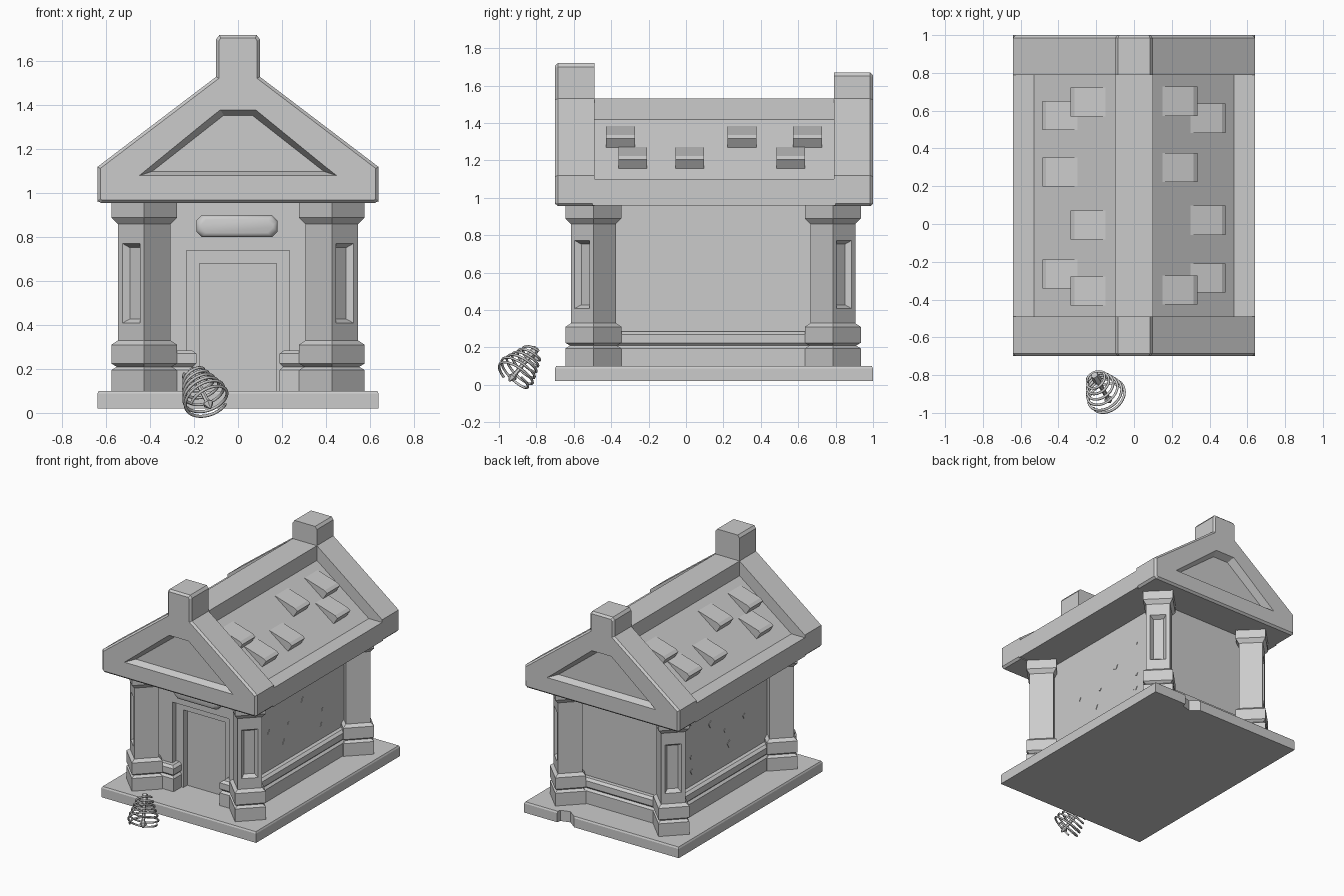
import bpy, bmesh, math
from mathutils import Vector

if "Cube" in bpy.data.objects:
    bpy.data.objects.remove(bpy.data.objects["Cube"])

stone = bpy.data.materials.new("stone grey")
stone.use_nodes = True
stone.diffuse_color = (0.6, 0.6, 0.6, 1)
stone.node_tree.nodes["Principled BSDF"].inputs["Base Color"].default_value = (0.6, 0.6, 0.6, 1)


def finish(name, bm):
    bmesh.ops.recalc_face_normals(bm, faces=bm.faces)
    mesh = bpy.data.meshes.new(name)
    bm.to_mesh(mesh)
    bm.free()
    mesh.materials.append(stone)
    obj = bpy.data.objects.new(name, mesh)
    bpy.context.collection.objects.link(obj)
    return obj


def loft_bm(rings):
    """Closed solid through rings that all have the same point count."""
    bm = bmesh.new()
    loops = [[bm.verts.new(p) for p in ring] for ring in rings]
    n = len(loops[0])
    for a, b in zip(loops, loops[1:]):
        for i in range(n):
            j = (i + 1) % n
            bm.faces.new((a[i], a[j], b[j], b[i]))
    bm.faces.new(loops[0][::-1])
    bm.faces.new(loops[-1])
    bmesh.ops.recalc_face_normals(bm, faces=bm.faces)
    return bm


def loft(name, rings):
    return finish(name, loft_bm(rings))


def prism(name, outline, y0, y1):
    return loft(name, [[(x, y, z) for x, z in outline] for y in (y0, y1)])


def stack(name, x0, x1, y0, y1, levels):
    """Rectangular block with (height, inset) levels."""
    return loft(name, [[(x0 + d, y0 + d, z), (x1 - d, y0 + d, z),
                        (x1 - d, y1 - d, z), (x0 + d, y1 - d, z)] for z, d in levels])


def mirrored(half):
    return half + [(-x, z) for x, z in reversed(half)]


def cut(obj, cutter):
    cutter.hide_render = True
    mod = obj.modifiers.new("cut", "BOOLEAN")
    mod.object, mod.operation, mod.solver = cutter, "DIFFERENCE", "EXACT"
    deps = bpy.context.evaluated_depsgraph_get()
    mesh = bpy.data.meshes.new_from_object(obj.evaluated_get(deps))
    obj.modifiers.clear()
    obj.data = mesh
    bpy.data.objects.remove(cutter)


# Floor slab with a chipped rear edge
slab = stack("floor_slab", -0.64, 0.64, -0.7, 1.0, [(0.02, 0), (0.088, 0), (0.1, 0.006)])
chip = [(0.2, 1.02), (0.29, 0.95), (0.36, 0.97), (0.37, 1.02)]
cut(slab, loft("chip_cutter", [[(x, y, z) for x, y in chip] for z in (0, 0.2)]))

# Walls, with a doorway stepping back in two layers
stack("wall_core", -0.37, 0.37, -0.35, 0.73, [(0.09, 0), (0.97, 0)])
for name, w, h, y0, y1 in (("door_step", 0.175, 0.68, -0.395, -0.35),
                           ("front_wall", 0.235, 0.74, -0.44, -0.395)):
    prism(name, mirrored([(0.37, 0.97), (0.37, 0.09), (w, 0.09), (w, h)]), y0, y1)

# Skirting around the walls, open at the door
skirt = [(0.09, 0), (0.195, 0), (0.21, 0.015), (0.225, 0), (0.27, 0), (0.285, 0.02)]
stack("skirting_left", 0.19, 0.42, -0.49, 0.78, skirt)
stack("skirting_right", -0.42, -0.19, -0.49, 0.78, skirt)
stack("skirting_back", -0.3, 0.3, -0.3, 0.78, skirt)

# Name-less plaque above the door
def plaque_ring(y, d):
    w, h, c = 0.185 - d, 0.05 - d, 0.025
    pts = [(w - c, -h), (w, c - h), (w, h - c), (w - c, h)]
    pts += [(-x, -z) for x, z in pts]
    return [(x - 0.005, y, z + 0.85) for x, z in pts]

plaque = loft("door_plaque", [plaque_ring(-0.43, 0), plaque_ring(-0.475, 0),
                              plaque_ring(-0.49, 0.008), plaque_ring(-0.495, 0.02)])

# Corner pillars, turned 45 degrees, with a sunk panel facing outward
PILLAR = [(0.09, 0.15), (0.195, 0.15), (0.21, 0.125), (0.225, 0.15), (0.31, 0.15),
          (0.33, 0.12), (0.38, 0.12), (0.8, 0.12), (0.86, 0.12), (0.89, 0.15), (0.96, 0.15)]
for sx, side in ((1, "left"), (-1, "right")):
    for sy, y, end in ((-1, -0.495, "front"), (1, 0.785, "back")):
        x = sx * 0.427
        bm = loft_bm([[(x + r, y, z), (x, y + r, z), (x - r, y, z), (x, y - r, z)]
                      for z, r in PILLAR])
        out = Vector((sx, sy, 0)).normalized()
        panel = [f for f in bm.faces if f.normal.dot(out) > 0.99
                 and abs(f.calc_center_median().z - 0.59) < 0.01]
        bmesh.ops.inset_region(bm, faces=panel, thickness=0.04)
        bmesh.ops.inset_region(bm, faces=panel, thickness=0.028, depth=-0.03)
        finish(f"{end}_{side}_pillar", bm)

# Roof body with flat eaves and a raised ridge
prism("roof", mirrored([(0.64, 0.96), (0.64, 1.1), (0.53, 1.1), (0.1, 1.42), (0.1, 1.53)]),
      -0.5, 0.8)

# Gables topped by a post, bevelled outside, with a sunk pediment
def gable(name, outer, s, top):
    half = [(0.625, 0.955), (0.64, 0.97), (0.64, 1.12), (0.1, 1.53),
            (0.1, top - 0.02), (0.085, top)]
    ys = (outer - s * 0.21, outer - s * 0.015)
    bm = loft_bm([[(x, y, z) for x, z in mirrored(half)] for y in ys])
    face = [f for f in bm.faces if f.normal.y * s > 0.99]
    bmesh.ops.inset_region(bm, faces=face, thickness=0.015, depth=0.015)
    obj = finish(name, bm)
    rim = mirrored([(0.462, 1.076), (0.083, 1.385)])
    floor = mirrored([(0.39, 1.1), (0.065, 1.355)])
    cut(obj, loft("pediment_cutter", [[(x, outer + s * 0.01, z) for x, z in rim],
                                      [(x, outer - s * 0.05, z) for x, z in floor]]))

gable("front_gable", -0.7, -1, 1.72)
gable("back_gable", 1.0, 1, 1.67)

# Loose roof tiles: (is upper row, y centre) for each slope
TILES = {1: [(1, 0.65), (0, 0.56), (1, 0.3), (0, 0.02), (0, -0.285), (1, -0.35)],
         -1: [(1, 0.645), (0, 0.575), (0, 0.275), (1, -0.005), (0, -0.265), (1, -0.355)]}
for s, tiles in TILES.items():
    for upper, y in tiles:
        dx, dz = (0, 0) if upper else (0.15, -0.112)
        shape = [(0.15, 1.385), (0.315, 1.335), (0.335, 1.318), (0.3, 1.265), (0.2, 1.3)]
        prism("roof_tile", [(s * (x + dx), z + dz) for x, z in shape], y - 0.077, y + 0.077)

# Small chips on the side walls
CHIPS = [(0.47, 0.5), (0.46, 0.39), (0.24, 0.66), (0.47, 0.75), (-0.16, 0.57), (0.02, 0.43), (0.07, 0.55)]
for s in (1, -1):
    for i, (y, z) in enumerate(CHIPS):
        r = 0.014 + 0.006 * (i % 3)
        loft("wall_chip", [[(s * x, y + r * math.cos(a), z + r * math.sin(a))
                            for a in (0.3, 1.7, 3.6, 4.9)] for x in (0.365, 0.374)])

# Coiled cage leaning in front of the door
foot, tip = Vector((-0.125, -0.945, 0.02)), Vector((-0.21, -0.8, 0.195))
axis = tip - foot
turn = axis.to_track_quat("Z", "Y")


def cage_point(t, r, a):
    return foot + axis * t + turn @ Vector((r * math.cos(a), r * math.sin(a), 0))


def tube(name, points, radius):
    curve = bpy.data.curves.new(name, "CURVE")
    curve.dimensions = "3D"
    curve.bevel_depth, curve.bevel_resolution = radius, 1
    curve.use_fill_caps = True
    line = curve.splines.new("POLY")
    line.points.add(len(points) - 1)
    for p, co in zip(line.points, points):
        p.co = (*co, 1)
    curve.materials.append(stone)
    bpy.context.collection.objects.link(bpy.data.objects.new(name, curve))


def cage_radius(t):
    return 0.03 + 0.073 * math.sin(math.pi * min(1, t + 0.2) ** 1.0) if t < 0.3 else 0.103 - 0.09 * (t - 0.3)


STEPS = 144
for k in range(2):
    tube("cage_coil", [cage_point(0.12 + 0.8 * i / STEPS, cage_radius(0.12 + 0.8 * i / STEPS),
                                  i * math.tau * 3 / STEPS + k * math.pi)
                       for i in range(STEPS + 1)], 0.007)
core = [(0.0, 0.004), (0.12, 0.025), (0.2, 0.012), (0.7, 0.012), (0.8, 0.024), (1.0, 0.02)]
loft("cage_core", [[cage_point(t, r, i * math.tau / 6) for i in range(6)] for t, r in core])

# Soft shading on the plaque only
bpy.ops.object.select_all(action="DESELECT")
plaque.select_set(True)
bpy.context.view_layer.objects.active = plaque
bpy.ops.object.shade_smooth_by_angle(angle=math.radians(50))
